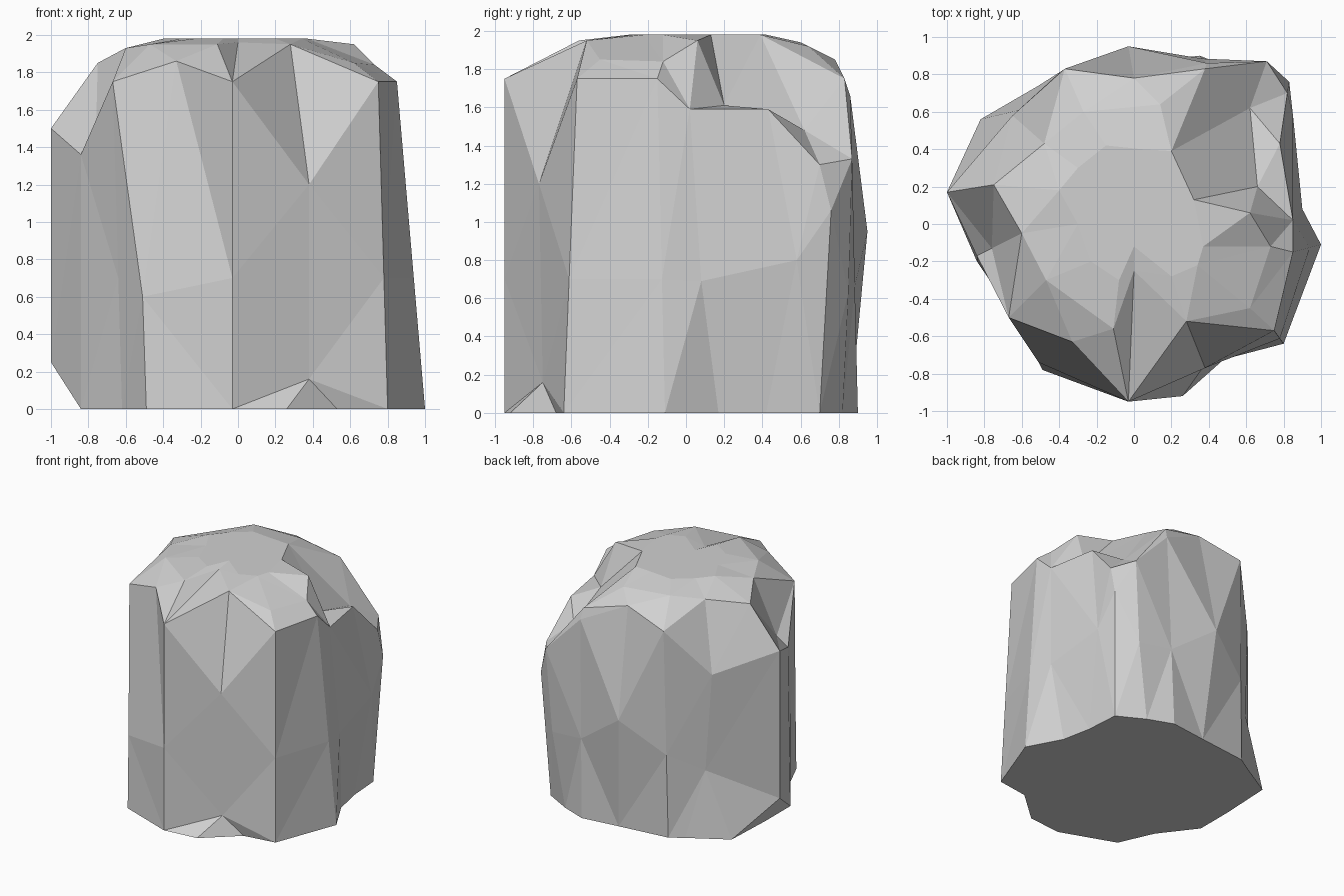
import bpy
import bmesh
from mathutils import Vector

cube = bpy.data.objects.get("Cube")
if cube:
    bpy.data.objects.remove(cube, do_unlink=True)

# Footprint on the ground, counter-clockwise from the front ridge
footprint = [(-.03, -.95), (.26, -.92), (.53, -.68), (.8, -.64), (1, -.11),
             (.85, .17), (.8, .42), (.78, .7), (.56, .82),
             (.35, .9), (.03, .86), (-.4, .81), (-.51, .74), (-.82, .56),
             (-.84, .12), (-.84, -.2), (-.62, -.49), (-.49, -.78)]

# Shoulder where the walls end; low points are the chipped grooves,
# and columns that share a point run into the same groove
front_groove = (.38, -.77, 1.2)
back_groove = (-.65, .58, 1.36)
shoulder = [(-.03, -.95, 1.75), front_groove, front_groove, (.75, -.57, 1.75),
            (.85, -.15, 1.75), (.85, .02, 1.59), (.78, .43, 1.59), (.82, .7, 1.3),
            (.71, .87, 1.33), (.39, .86, 1.66), (0, .78, 1.85), (-.37, .83, 1.75),
            back_groove, back_groove, (-1, .17, 1.5), (-.76, -.13, 1.45),
            (-.67, -.5, 1.75), (-.33, -.63, 1.86)]

# Broken rim around the flat top
front_notch = (.28, -.52, 1.95)
back_notch = (-.48, .43, 1.9)
back_corner = (.38, .83, 1.75)
rim = [(0, -.25, 1.96), front_notch, front_notch, (.62, -.45, 1.85), (.73, -.12, 1.84),
       (.62, .06, 1.95), (.66, .2, 1.61), (.62, .62, 1.48), back_corner,
       back_corner, (.14, .64, 1.92), (-.27, .6, 1.94), back_notch, back_notch,
       (-.75, .21, 1.85), (-.6, -.05, 1.93), (-.47, -.3, 1.95), (-.11, -.56, 1.95)]

# Flat crown, with one broken edge above the missing back corner
broken_near, broken_far = (.32, .13), (.2, .39)
crown = [(0, -.12), (.2, -.28), (.2, -.28), (.34, -.22), (.37, -.12),
         broken_near, broken_near, broken_far, broken_far, broken_far,
         (.04, .4), (-.15, .42), (-.3, .3), (-.3, .3),
         (-.4, .18), (-.3, 0), (-.23, -.2), (-.08, -.3)]

# Bulges and chips that push the wall off its straight line
front_chip = (.38, -.75, .16)
back_chip = (-.61, .61, .55)
wall_chips = {1: front_chip, 2: front_chip, 5: (.9, .08, .69), 6: (.85, .58, .8),
              7: (.83, .76, 1.06), 8: (.66, .85, .63), 10: (-.03, .95, .95),
              12: back_chip, 13: back_chip, 14: (-1, .17, .25),
              15: (-.84, -.17, 1.36), 17: (-.51, -.74, .6)}


def wall_point(index, low, high):
    """Point part way up the wall, moved where the stone is chipped."""
    return Vector(wall_chips.get(index, low.lerp(high, 0.4)))


def level_ring(outline, height):
    """Lift a flat outline to one height."""
    return [Vector((x, y, height)) for x, y in outline]


def bridge(mesh, lower, upper):
    """Join two closed rings of equal length with quads."""
    count = len(lower)
    for i in range(count):
        j = (i + 1) % count
        mesh.faces.new((lower[i], lower[j], upper[j], upper[i]))


# Stack the rings from the ground to the crown
base_ring = level_ring(footprint, 0)
shoulder_ring = [Vector(p) for p in shoulder]
rim_ring = [Vector(p) for p in rim]
wall_ring = [wall_point(i, low, high)
             for i, (low, high) in enumerate(zip(base_ring, shoulder_ring))]
crown_ring = level_ring(crown, 1.98)

bm = bmesh.new()
rings = [[bm.verts.new(p) for p in ring]
         for ring in (base_ring, wall_ring, shoulder_ring, rim_ring, crown_ring)]
for lower, upper in zip(rings, rings[1:]):
    bridge(bm, lower, upper)
bm.faces.new(list(reversed(rings[0])))
bm.faces.new(rings[-1])

# Close up the shared groove points
bmesh.ops.remove_doubles(bm, verts=bm.verts[:], dist=0.001)

# Split bent quads along the short diagonal for hard stone facets
bmesh.ops.triangulate(bm, faces=bm.faces[:], quad_method="SHORT_EDGE")
bmesh.ops.recalc_face_normals(bm, faces=bm.faces[:])

# Single stone colour, flat shaded
stone = bpy.data.materials.new("stone_grey")
stone.use_nodes = True
grey = (0.64, 0.64, 0.64, 1)
stone.diffuse_color = grey
stone.node_tree.nodes["Principled BSDF"].inputs["Base Color"].default_value = grey

mesh = bpy.data.meshes.new("boulder")
bm.to_mesh(mesh)
bm.free()
mesh.materials.append(stone)
boulder = bpy.data.objects.new("boulder", mesh)
bpy.context.scene.collection.objects.link(boulder)
